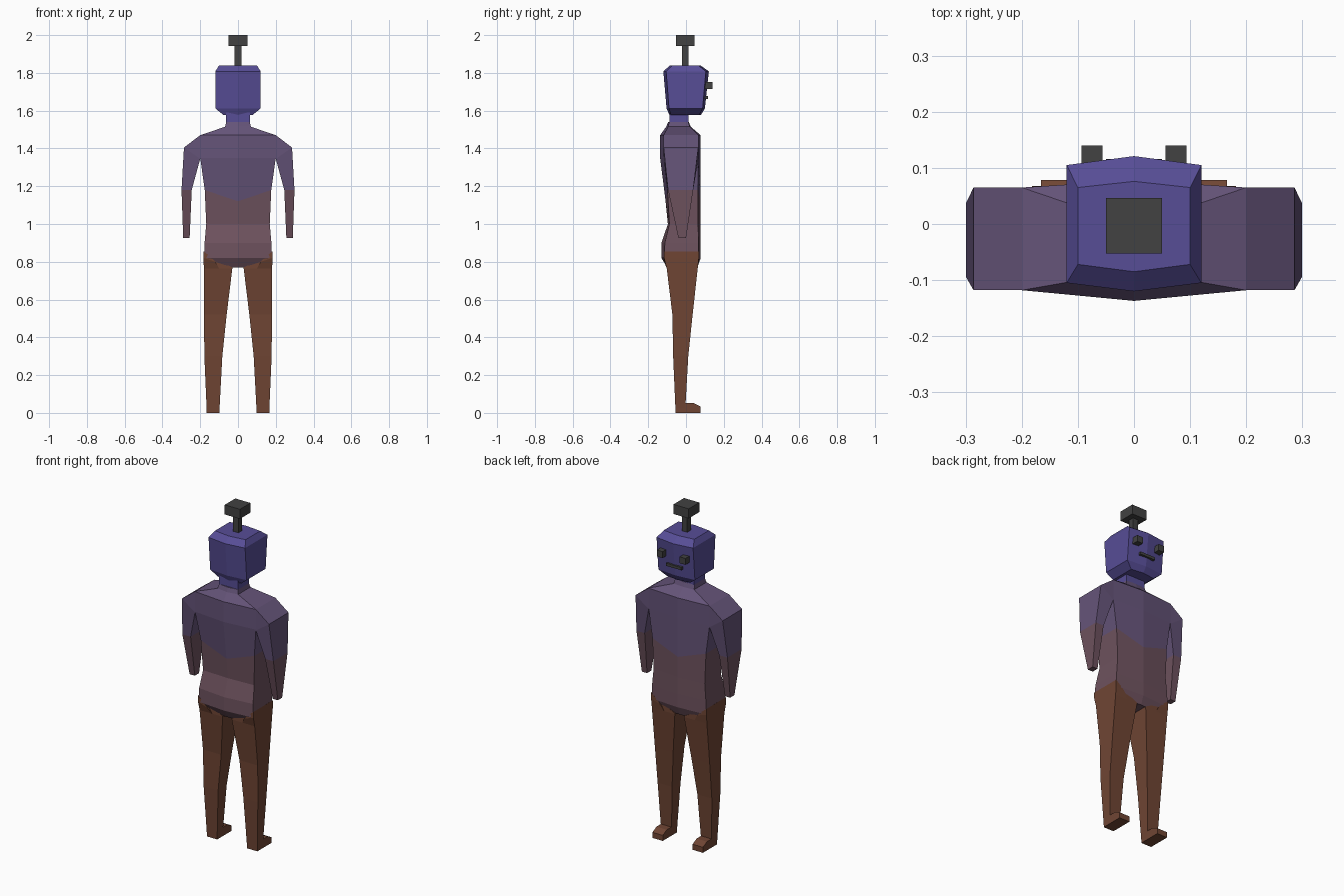
import bpy, bmesh


def material(name, rgb):
    m = bpy.data.materials.new(name)
    m.diffuse_color = (*rgb, 1)
    return m


SKIN = material("violet skin", (0.095, 0.075, 0.305))
SHIRT = material("purple shirt", (0.13, 0.088, 0.19))
LOWER = material("mauve lower shirt", (0.155, 0.084, 0.112))
PANTS = material("brown trousers", (0.16, 0.06, 0.034))
DARK = material("dark grey", (0.054, 0.054, 0.054))


def loft(name, rings, mats, bands=None, mirror=False):
    """Skin matching rings of points; bands gives a material index per segment."""
    bm = bmesh.new()
    loops = [[bm.verts.new(p) for p in ring] for ring in rings]
    n = len(loops[0])
    for i in range(len(loops) - 1):
        for j in range(n):
            k = (j + 1) % n
            f = bm.faces.new((loops[i][j], loops[i][k], loops[i + 1][k], loops[i + 1][j]))
            f.material_index = bands[i] if bands else 0
    bm.faces.new(loops[0]).material_index = bands[0] if bands else 0
    bm.faces.new(loops[-1]).material_index = bands[-1] if bands else 0
    bmesh.ops.recalc_face_normals(bm, faces=bm.faces)
    me = bpy.data.meshes.new(name)
    bm.to_mesh(me)
    bm.free()
    for m in mats:
        me.materials.append(m)
    ob = bpy.data.objects.new(name, me)
    bpy.context.collection.objects.link(ob)
    if mirror:
        mod = ob.modifiers.new("mirror", 'MIRROR')
        mod.use_mirror_merge = False
    return ob


def hexring(z, zc, w, yb, ybc, yf, yfc):
    """Flat-sided ring with a ridge down the middle of the front and back."""
    return [(-w, yb, z), (0, ybc, zc), (w, yb, z), (w, yf, z), (0, yfc, zc), (-w, yf, z)]


def quad(x0, x1, y0, y1, z0, z1=None):
    """Four-sided ring from inner x0 (height z0) to outer x1 (height z1)."""
    z1 = z0 if z1 is None else z1
    return [(x0, y0, z0), (x1, y0, z1), (x1, y1, z1), (x0, y1, z0)]


def box(name, x0, x1, y0, y1, z0, z1, mat, mirror=False):
    return loft(name, [quad(x0, x1, y0, y1, z0), quad(x0, x1, y0, y1, z1)], [mat], mirror=mirror)


# Torso, from collar down to crotch
loft("torso", [
    hexring(1.54, 1.54, 0.063, -0.088, -0.095, 0.012, 0.015),
    hexring(1.515, 1.515, 0.068, -0.095, -0.105, 0.02, 0.025),
    hexring(1.47, 1.47, 0.20, -0.118, -0.137, 0.065, 0.078),
    hexring(1.35, 1.35, 0.20, -0.118, -0.137, 0.065, 0.078),
    hexring(1.18, 1.12, 0.176, -0.098, -0.108, 0.064, 0.078),
    hexring(1.00, 1.00, 0.168, -0.088, -0.096, 0.064, 0.078),
    hexring(0.90, 0.90, 0.177, -0.112, -0.13, 0.066, 0.078),
    hexring(0.82, 0.82, 0.18, -0.115, -0.13, 0.066, 0.078),
    hexring(0.77, 0.77, 0.03, -0.098, -0.1, 0.056, 0.06),
], [SHIRT, LOWER], [0, 0, 0, 0, 1, 1, 1, 1])

# Arms with shoulder wedge, sleeve and forearm
loft("arm", [
    quad(0.19, 0.20, -0.118, 0.065, 1.36, 1.47),
    quad(0.20, 0.286, -0.118, 0.065, 1.345, 1.405),
    quad(0.245, 0.299, -0.095, 0.038, 1.18),
    quad(0.256, 0.29, -0.04, 0.0, 0.925),
], [SHIRT, LOWER], [0, 0, 1], mirror=True)

# Trouser legs
loft("leg", [
    quad(0.03, 0.181, -0.102, 0.062, 0.77, 0.85),
    quad(0.03, 0.181, -0.102, 0.062, 0.765),
    quad(0.06, 0.18, -0.072, 0.035, 0.52),
    quad(0.083, 0.178, -0.068, 0.012, 0.30),
    quad(0.099, 0.165, -0.055, -0.005, 0.0),
], [PANTS], mirror=True)

# Trouser hip patch wrapping the outer side of the pelvis
loft("hip", [
    quad(0.15, 0.182, -0.116, 0.068, 0.83, 0.855),
    quad(0.12, 0.182, -0.116, 0.068, 0.80, 0.82),
    quad(0.10, 0.181, -0.102, 0.062, 0.765),
], [PANTS], mirror=True)

# Feet with bevelled toes, lofted across their width
foot = [(-0.055, 0), (0.078, 0), (0.078, 0.033), (0.04, 0.052), (-0.055, 0.052)]
loft("foot", [[(x, y, z) for y, z in foot] for x in (0.098, 0.166)], [PANTS], mirror=True)

# Neck and head
box("neck", -0.063, 0.063, -0.088, 0.013, 1.52, 1.59, SKIN)
loft("head", [
    hexring(1.578, 1.578, 0.078, -0.08, -0.088, 0.07, 0.08),
    hexring(1.612, 1.612, 0.12, -0.09, -0.103, 0.088, 0.10),
    hexring(1.808, 1.808, 0.12, -0.105, -0.12, 0.105, 0.121),
    hexring(1.84, 1.84, 0.10, -0.072, -0.085, 0.065, 0.076),
], [SKIN])

# Face: cube eyes and a slot mouth
box("eye", 0.056, 0.094, 0.09, 0.14, 1.715, 1.753, DARK, mirror=True)
box("mouth", -0.05, 0.05, 0.08, 0.116, 1.662, 1.678, DARK)

# Antenna
box("antenna_stem", -0.018, 0.018, -0.022, 0.014, 1.83, 1.95, DARK)
box("antenna_block", -0.05, 0.05, -0.053, 0.046, 1.943, 2.0, DARK)
